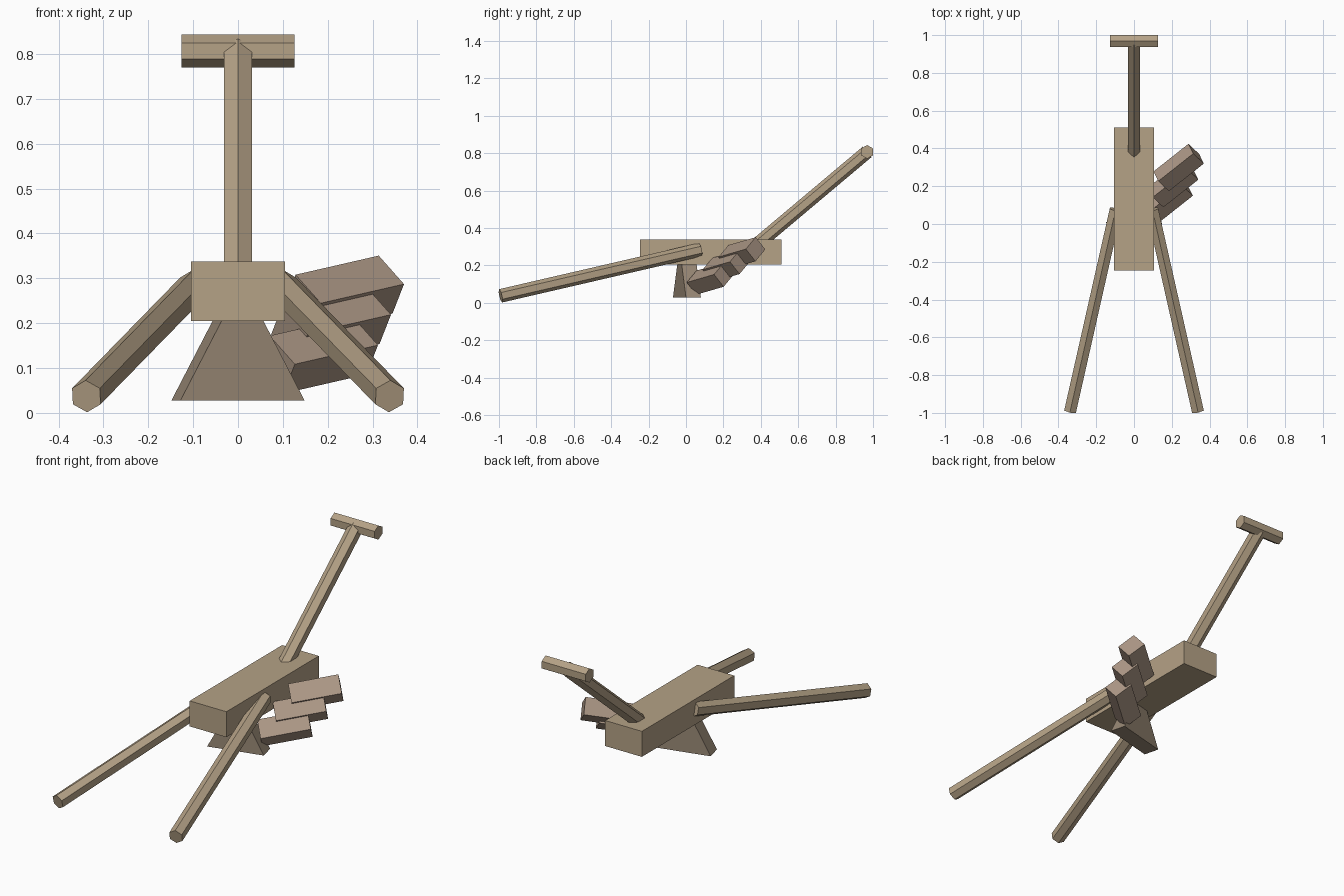
import bpy, bmesh, math
from mathutils import Vector

if "Cube" in bpy.data.objects:
    bpy.data.objects.remove(bpy.data.objects["Cube"])


def material(name, rgb):
    m = bpy.data.materials.new(name)
    m.diffuse_color = (*rgb, 1)
    m.use_nodes = True
    m.node_tree.nodes["Principled BSDF"].inputs["Base Color"].default_value = m.diffuse_color
    return m


TAN = material("tan", (0.46, 0.36, 0.24))
BROWN = material("brown", (0.32, 0.25, 0.18))
ROSE = material("rose_brown", (0.40, 0.30, 0.23))


def extrude_profile(name, points, offset, mat):
    """Solid made by sweeping a flat outline along an offset."""
    bm = bmesh.new()
    face = bm.faces.new([bm.verts.new(p) for p in points])
    ext = bmesh.ops.extrude_face_region(bm, geom=[face])
    verts = [v for v in ext["geom"] if isinstance(v, bmesh.types.BMVert)]
    bmesh.ops.translate(bm, verts=verts, vec=offset)
    bmesh.ops.recalc_face_normals(bm, faces=bm.faces)
    mesh = bpy.data.meshes.new(name)
    bm.to_mesh(mesh)
    bm.free()
    mesh.materials.append(mat)
    obj = bpy.data.objects.new(name, mesh)
    bpy.context.collection.objects.link(obj)
    return obj


def hex_bar(name, start, end, mat=TAN, r=0.0365):
    """Six-sided rod with a ridge along its top."""
    start, axis = Vector(start), Vector(end) - Vector(start)
    side = axis.cross(Vector((0, 0, 1))).normalized()
    up = side.cross(axis).normalized()
    ring = [start + r * (up * math.cos(i * math.pi / 3) + side * math.sin(i * math.pi / 3))
            for i in range(6)]
    return extrude_profile(name, ring, axis, mat)


# Main block
extrude_profile("body", [(-0.105, -0.245, 0.205), (0.105, -0.245, 0.205),
                         (0.105, -0.245, 0.337), (-0.105, -0.245, 0.337)],
                Vector((0, 0.756, 0)), TAN)

# Slanted arm and its crossbar
hex_bar("arm", (0, 0.36, 0.295), (0, 0.9685, 0.8065))
hex_bar("crossbar", (-0.126, 0.9685, 0.8065), (0.126, 0.9685, 0.8065))

# Pair of long legs
for side, label in ((-1, "left"), (1, "right")):
    hex_bar(f"{label}_leg", (side * 0.097, 0.077, 0.284), (side * 0.338, -0.991, 0.037))

# Wedge under the body, its tip inside the block
angle = math.radians(14.2)
along = Vector((math.cos(angle), math.sin(angle), 0))
across = Vector((-math.sin(angle), math.cos(angle), 0))
front = Vector((0, 0.005, 0)) - across * 0.041
extrude_profile("wedge_base", [front - along * 0.1425 + Vector((0, 0, 0.028)),
                               front + along * 0.1425 + Vector((0, 0, 0.028)),
                               front + Vector((0, 0, 0.295))],
                across * 0.082, BROWN)

# Three stepped side blocks
length_dir = Vector((0.772, 0.610, 0.177)).normalized()
face_dir = Vector((0.563, -0.529, -0.635))
face_dir = (face_dir - length_dir * face_dir.dot(length_dir)).normalized()
depth_dir = length_dir.cross(face_dir)
for i in range(3):
    corner = Vector((0.37, 0.32, 0.287)) + i * Vector((-0.029, -0.085, -0.068))
    a, b = face_dir * 0.1, depth_dir * 0.087
    extrude_profile(f"side_block_{i + 1}", [corner, corner - a, corner - a + b, corner + b],
                    length_dir * -0.24, ROSE)
